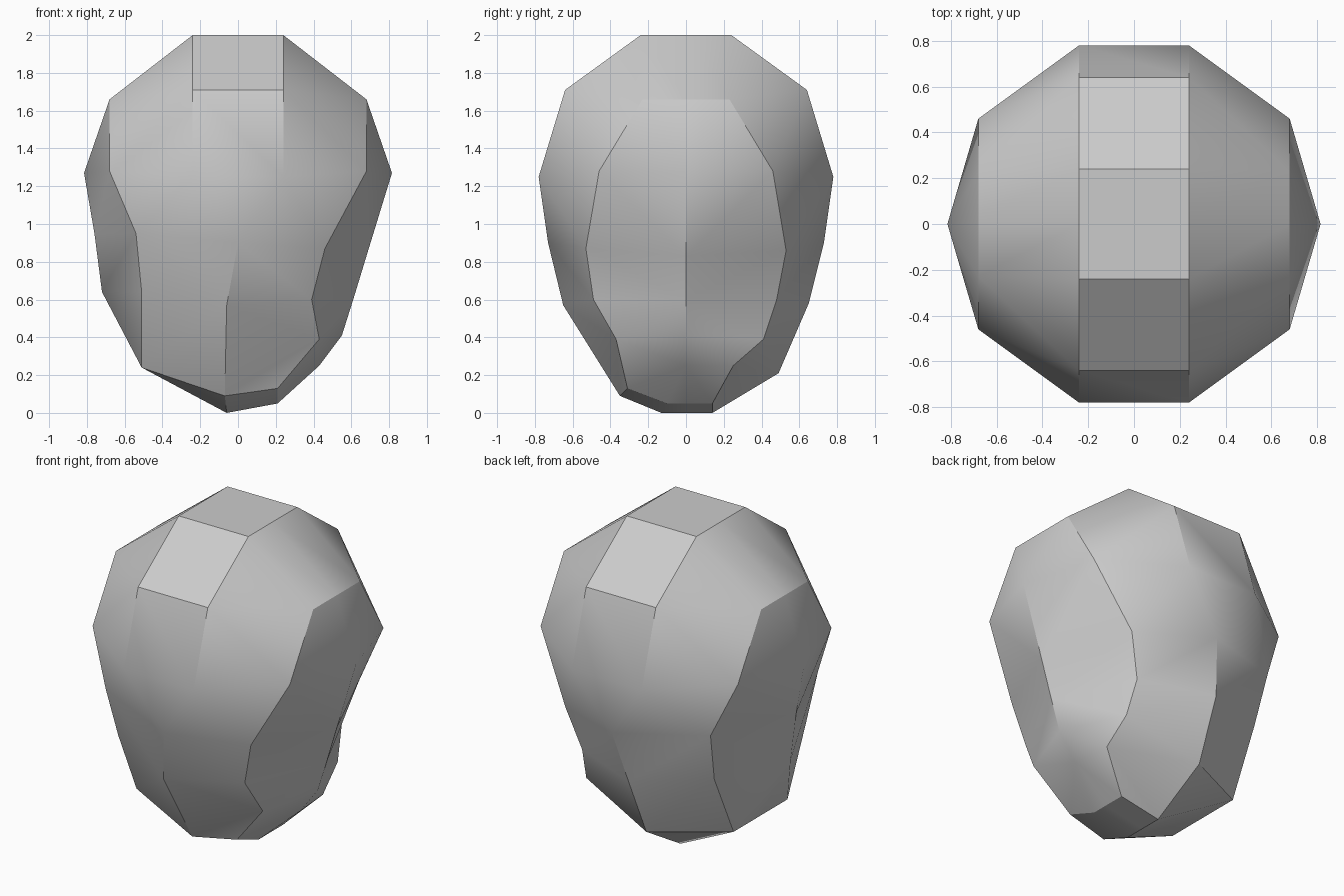
import bpy, bmesh
from mathutils import Vector

if "Cube" in bpy.data.objects:
    bpy.data.objects.remove(bpy.data.objects["Cube"])

# Each ring has ten slots, counter-clockwise from above:
# front pair, right three, back pair, left three. Slots may coincide.


def mirrored_ring(front, side, mid):
    """Ring symmetric in x and y, from a front corner, a side corner and a side middle."""
    (fx, fy, fz), (sx, sy, sz), (mx, mz) = front, side, mid
    return [(-fx, -fy, fz), (fx, -fy, fz), (sx, -sy, sz), (mx, 0, mz), (sx, sy, sz),
            (fx, fy, fz), (-fx, fy, fz), (-sx, sy, sz), (-mx, 0, mz), (-sx, -sy, sz)]


def lower_ring(f, r1, r, r2, b, l2, l, l1):
    """Ring whose front and back pairs each meet in one point."""
    return [f, f, r1, r, r2, b, b, l2, l, l1]


# Regular crown
rings = [
    mirrored_ring((.24, .24, 2.0), (.24, .24, 2.0), (.24, 2.0)),
    mirrored_ring((.24, .64, 1.71), (.68, .23, 1.66), (.68, 1.66)),
    mirrored_ring((.24, .78, 1.25), (.68, .46, 1.28), (.815, 1.27)),
]

# Uneven tapering lower body
rings.append(lower_ring((0, -.73, .90), (.46, -.53, .87), (.68, 0, .83), (.46, .53, .86),
                        (0, .73, .90), (-.54, .53, .95), (-.76, 0, .95), (-.54, -.53, .95)))
rings.append(lower_ring((-.06, -.65, .57), (.39, -.49, .60), (.61, 0, .60), (.38, .48, .60),
                        (-.06, .65, .58), (-.51, .45, .64), (-.72, 0, .64), (-.51, -.45, .64)))
rings.append(lower_ring((-.07, -.35, .09), (.43, -.37, .39), (.55, 0, .41), (.40, .41, .39),
                        (-.07, .49, .21), (-.51, .26, .24), (-.51, 0, .24), (-.51, -.27, .24)))

# Underside
foot_front, foot_back, foot_left = (-.06, -.13, 0), (-.06, .14, 0), (-.06, 0, 0)
rings.append(lower_ring(foot_front, (.21, -.31, .13), (.43, 0, .25), (.41, .25, .25),
                        foot_back, foot_back, foot_left, foot_front))
rings.append(lower_ring(foot_front, (.21, -.10, .05), (.21, 0, .05), (.21, .14, .05),
                        foot_back, foot_back, foot_left, foot_front))

bm = bmesh.new()
verts = {}


def vert(p):
    key = tuple(round(c, 4) for c in p)
    if key not in verts:
        verts[key] = bm.verts.new(key)
    return verts[key]


def face(points):
    """Add a face, dropping coincident corners and collapsed faces."""
    vs = list(dict.fromkeys(vert(p) for p in points))
    if len(vs) > 2 and bm.faces.get(vs) is None:
        bm.faces.new(vs)


# Walls: split each quad along its outward-bulging diagonal
for upper, lower in zip(rings, rings[1:]):
    for i in range(10):
        j = (i + 1) % 10
        a, b, c, d = upper[i], lower[i], lower[j], upper[j]
        va, vb, vc, vd = map(Vector, (a, b, c, d))
        bulge = (vb - va).cross(vc - va).dot(vd - va)
        if len({a, b, c, d}) < 4 or abs(bulge) < 1e-5:
            face([a, b, c, d])
        elif bulge < 0:
            face([a, b, c])
            face([a, c, d])
        else:
            face([a, b, d])
            face([b, c, d])

# Caps
face(rings[0])
face(rings[-1][::-1])
bmesh.ops.recalc_face_normals(bm, faces=bm.faces)

mesh = bpy.data.meshes.new("boulder")
bm.to_mesh(mesh)
bm.free()
boulder = bpy.data.objects.new("boulder", mesh)
bpy.context.collection.objects.link(boulder)

# Stone colour
stone = bpy.data.materials.new("grey_stone")
stone.diffuse_color = (.6, .6, .6, 1)
stone.use_nodes = True
stone.node_tree.nodes["Principled BSDF"].inputs["Base Color"].default_value = stone.diffuse_color
mesh.materials.append(stone)

# Smooth shading with the strong creases kept
bpy.context.view_layer.objects.active = boulder
boulder.select_set(True)
bpy.ops.object.shade_smooth_by_angle(angle=0.5236)
